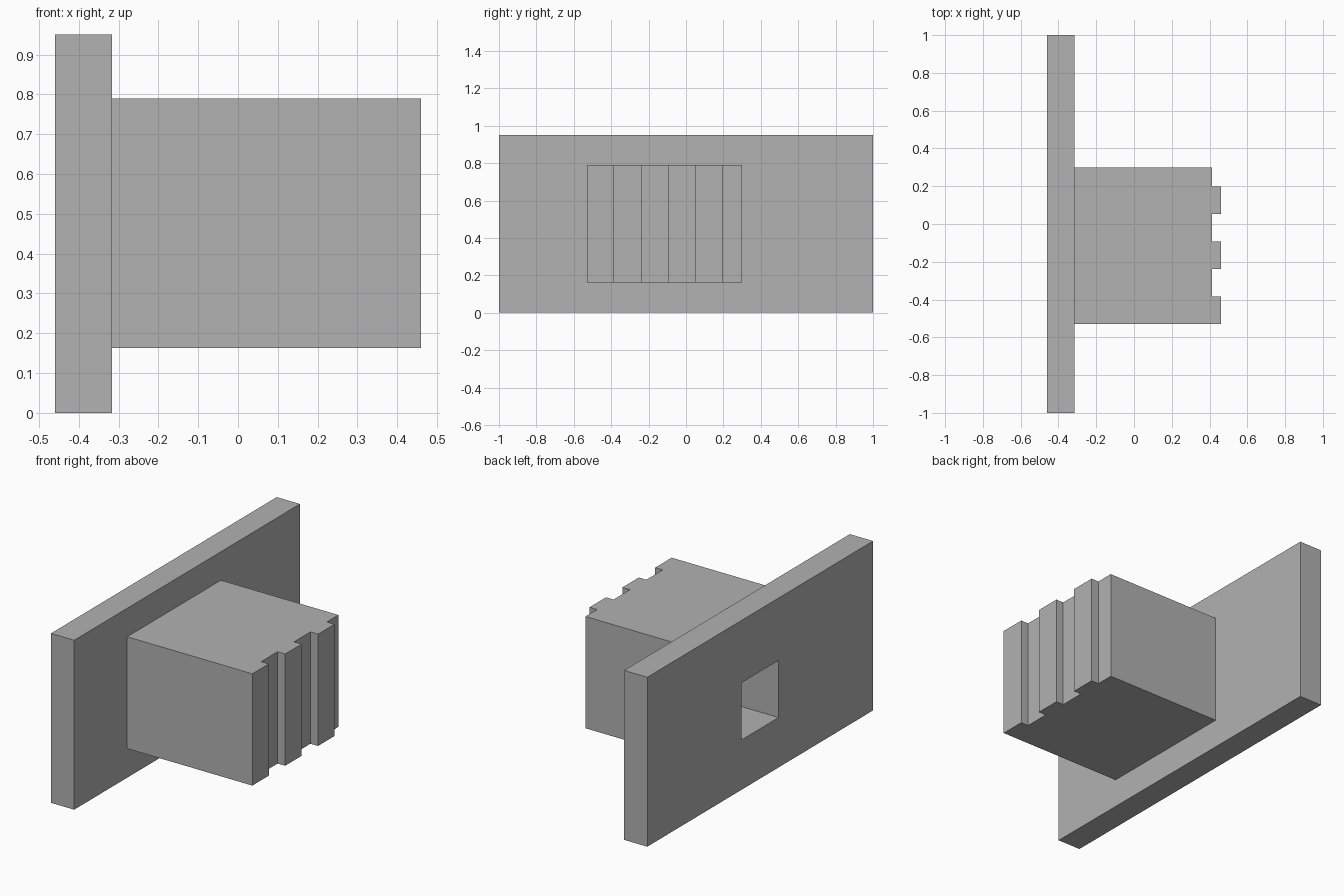
import bpy
import bmesh

cube = bpy.data.objects.get("Cube")
if cube:
    bpy.data.objects.remove(cube, do_unlink=True)

# Single grey material
grey = bpy.data.materials.new("plain grey")
grey.use_nodes = True
colour = (0.445, 0.445, 0.445, 1)
grey.diffuse_color = colour
grey.node_tree.nodes["Principled BSDF"].inputs["Base Color"].default_value = colour


def prism(name, outline, z0, z1):
    """Extrude an xy outline (counter-clockwise) from z0 to z1."""
    bm = bmesh.new()
    face = bm.faces.new([bm.verts.new((x, y, z0)) for x, y in outline])
    top = bmesh.ops.extrude_face_region(bm, geom=[face])["geom"]
    bmesh.ops.translate(bm, vec=(0, 0, z1 - z0),
                        verts=[v for v in top if isinstance(v, bmesh.types.BMVert)])
    bmesh.ops.recalc_face_normals(bm, faces=bm.faces)
    mesh = bpy.data.meshes.new(name)
    bm.to_mesh(mesh)
    bm.free()
    mesh.materials.append(grey)
    obj = bpy.data.objects.new(name, mesh)
    bpy.context.collection.objects.link(obj)
    return obj


def rect(x0, x1, y0, y1):
    return [(x0, y0), (x1, y0), (x1, y1), (x0, y1)]


def boolean(target, tool, operation):
    mod = target.modifiers.new(operation.lower(), "BOOLEAN")
    mod.operation = operation
    mod.solver = "EXACT"
    mod.object = tool
    bpy.context.view_layer.objects.active = target
    bpy.ops.object.modifier_apply(modifier=mod.name)
    bpy.data.objects.remove(tool, do_unlink=True)


# Upright back plate
plate = prism("plate_with_grooved_block", rect(-0.46, -0.316, -1, 1), 0, 0.95)

# Block with evenly spaced ribs along its outer end
root, groove, rib = -0.38, 0.413, 0.46
y0, y1, pitch = -0.53, 0.30, 0.1455
outline = [(root, y0)]
for i in range(3):
    a = y0 + 2 * i * pitch
    b = a + pitch
    if i:
        outline.append((groove, a))
    outline += [(rib, a), (rib, b), (groove, b)]
outline += [(groove, y1), (root, y1)]
block = prism("grooved_block", outline, 0.163, 0.79)
boolean(plate, block, "UNION")

# Square socket entering through the plate into the block
socket = prism("socket_cutter", rect(-0.6, 0.05, -0.163, 0.167), 0.28, 0.60)
socket.hide_render = True
boolean(plate, socket, "DIFFERENCE")
